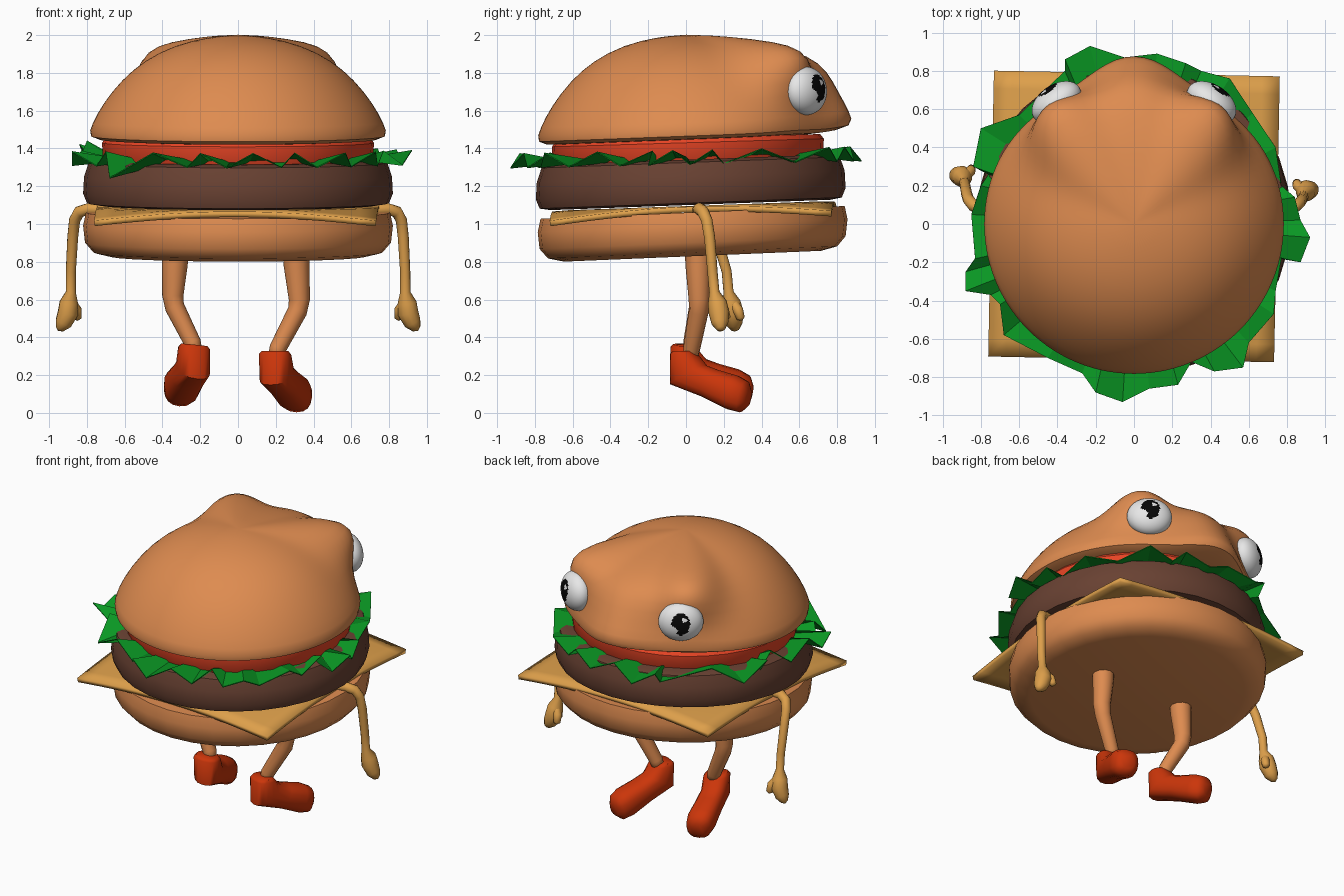
import bpy, bmesh, math
from mathutils import Vector, Quaternion

if "Cube" in bpy.data.objects:
    bpy.data.objects.remove(bpy.data.objects["Cube"])


def material(name, rgb):
    m = bpy.data.materials.new(name)
    m.diffuse_color = (*rgb, 1)
    m.use_nodes = True
    m.node_tree.nodes["Principled BSDF"].inputs["Base Color"].default_value = m.diffuse_color
    return m


BUN = material("toasted bun", (0.73, 0.26, 0.08))
CHEESE = material("cheese yellow", (0.73, 0.35, 0.07))
MEAT = material("meat brown", (0.14, 0.053, 0.032))
TOMATO = material("tomato red", (0.80, 0.058, 0.018))
GREEN = material("leaf green", (0.003, 0.31, 0.017))
SHOE = material("shoe red", (0.60, 0.036, 0.003))
WHITE = material("eye white", (0.80, 0.80, 0.80))
BLACK = material("pupil black", (0.002, 0.002, 0.002))


def finish(name, bm, mats, angle=40):
    bmesh.ops.recalc_face_normals(bm, faces=bm.faces)
    me = bpy.data.meshes.new(name)
    bm.to_mesh(me)
    bm.free()
    for m in mats:
        me.materials.append(m)
    ob = bpy.data.objects.new(name, me)
    bpy.context.collection.objects.link(ob)
    bpy.ops.object.select_all(action='DESELECT')
    ob.select_set(True)
    bpy.context.view_layer.objects.active = ob
    if angle:
        bpy.ops.object.shade_smooth_by_angle(angle=math.radians(angle))
    return ob


def loft(name, rings, mat, angle=40, start=None, end=None):
    """Skin closed rings; each end closes to a point or with a flat face."""
    bm = bmesh.new()
    vs = [[bm.verts.new(p) for p in r] for r in rings]
    n = len(vs[0])
    for a, b in zip(vs, vs[1:]):
        for i in range(n):
            bm.faces.new((a[i], a[(i + 1) % n], b[(i + 1) % n], b[i]))
    for ring, tip in ((vs[0], start), (vs[-1], end)):
        if tip is None:
            bm.faces.new(ring)
        else:
            c = bm.verts.new(tip)
            for i in range(n):
                bm.faces.new((ring[i], ring[(i + 1) % n], c))
    return finish(name, bm, [mat], angle)


def disc(name, profile, mat, yc, tilt, n=32):
    """Turned layer, leaning up towards the face side."""
    rings = []
    for r, z in profile:
        ring = []
        for i in range(n):
            a = math.tau * i / n
            y = yc + r * math.sin(a)
            ring.append((r * math.cos(a), y, z + tilt * y))
        rings.append(ring)
    return loft(name, rings, mat)


def tube(name, pts, mat, n=12):
    """Round limb through (x, y, z, radius) points."""
    ps = [Vector(p[:3]) for p in pts]
    q, prev, rings = Quaternion(), Vector((0, 0, 1)), []
    for i, p in enumerate(ps):
        t = (ps[min(i + 1, len(ps) - 1)] - ps[max(i - 1, 0)]).normalized()
        q = prev.rotation_difference(t) @ q
        prev = t
        rings.append([p + q @ Vector((math.cos(k * math.tau / n), math.sin(k * math.tau / n), 0)) * pts[i][3]
                      for k in range(n)])
    return loft(name, rings, mat, 60, end=ps[-1] + prev * pts[-1][3] * 0.6)


# Flat layers
disc("bottom_bun", [(0.68, 0.828), (0.765, 0.848), (0.81, 0.90), (0.82, 0.99), (0.805, 1.06)], BUN, 0.035, 0.042)
disc("patty", [(0.74, 1.10), (0.80, 1.11), (0.82, 1.16), (0.815, 1.25), (0.79, 1.325), (0.75, 1.34)],
     MEAT, 0.025, 0.037)
disc("tomato_slice", [(0.70, 1.32), (0.715, 1.34), (0.72, 1.43), (0.70, 1.455)], TOMATO, 0.01, 0.03)

# Cheese slice with drooping corners
bm = bmesh.new()
bmesh.ops.create_grid(bm, x_segments=16, y_segments=16, size=0.745)
for v in bm.verts:
    v.co.rotate(Quaternion((0, 0, 1), -0.02))
    r = v.co.xy.length
    v.co.y += 0.04
    v.co.z = 1.08 + 0.035 * v.co.y - 0.05 * max(0, (r - 0.72) / 0.32)
cheese = finish("cheese_slice", bm, [CHEESE])
mod = cheese.modifiers.new("thickness", 'SOLIDIFY')
mod.thickness, mod.offset = 0.03, 0

# Lettuce leaf with a ragged, zigzag rim
RIM = [(-.36, .8), (-.36, .86), (-.23, .93), (-.05, .87), (.12, .89), (.27, .84), (.35, .8), (.5, .76),
       (.62, .58), (.74, .4), (.77, .2), (.84, .14), (.87, .02), (.92, -.07), (.87, -.2), (.77, -.18),
       (.74, -.35), (.73, -.47), (.6, -.62), (.57, -.75), (.42, -.77), (.3, -.72), (.23, -.84), (.08, -.86),
       (-.06, -.93), (-.2, -.88), (-.27, -.78), (-.45, -.7), (-.68, -.58), (-.7, -.42), (-.75, -.37), (-.88, -.35),
       (-.88, -.25), (-.83, -.18), (-.85, .05), (-.8, .2), (-.76, .26), (-.84, .3), (-.8, .5), (-.6, .57)]
LIFT = {28: -0.09, 35: 0.09, 37: 0.07}
bm = bmesh.new()
outer, inner = [], []
for i, (x, y) in enumerate(RIM):
    z = 1.345 + 0.02 * y
    outer.append(bm.verts.new((x, y, z + LIFT.get(i, 0.045 if i % 2 else -0.03))))
    d = 0.66 / math.hypot(x, y)
    inner.append(bm.verts.new((x * d, y * d, z)))
for i in range(len(RIM)):
    j = (i + 1) % len(RIM)
    bm.faces.new((inner[i], outer[i], outer[j], inner[j]))
leaf = finish("lettuce", bm, [GREEN], 0)
mod = leaf.modifiers.new("thickness", 'SOLIDIFY')
mod.thickness, mod.offset = 0.006, 0

# Top bun: plain dome blended with brow and snout profiles on the face side
DOME = [(.70, 1.44), (.80, 1.455), (.775, 1.53), (.715, 1.64), (.615, 1.765), (.495, 1.867), (.33, 1.95), (.15, 1.99)]
BROW = [(.70, 1.44), (.78, 1.465), (.755, 1.55), (.74, 1.66), (.79, 1.83), (.74, 1.925), (.58, 1.965), (.25, 1.995)]
SNOUT = [(.72, 1.45), (.905, 1.485), (.875, 1.57), (.815, 1.68), (.75, 1.80), (.66, 1.88), (.45, 1.95), (.2, 1.99)]
N = 56
rings = []
for d, b, s in zip(DOME, BROW, SNOUT):
    ring = []
    for i in range(N):
        a = math.tau * i / N
        off = abs(math.degrees(math.atan2(math.cos(a), math.sin(a))))
        ws = math.exp(-(off / 16) ** 2)
        wb = math.exp(-((off - 36) / 19) ** 2)
        total = max(1, ws + wb)
        ws, wb = ws / total, wb / total
        wd = 1 - ws - wb
        r = d[0] * wd + b[0] * wb + s[0] * ws
        z = d[1] * wd + b[1] * wb + s[1] * ws
        y = r * math.sin(a)
        ring.append((r * math.cos(a), y, z + 0.07 * y * (2 - z)))
    rings.append(ring)
top = loft("top_bun", rings, BUN, 60, start=(0, 0, 1.44), end=(0, 0, 2.003))
mod = top.modifiers.new("rounding", 'SUBSURF')
mod.levels = mod.render_levels = 1

# Eyes: flattened balls, the pupil is an oval patch with a glint and a notch
for side, tag in ((-1, "left"), (1, "right")):
    bm = bmesh.new()
    bmesh.ops.create_uvsphere(bm, u_segments=40, v_segments=40, radius=0.128)
    for f in bm.faces:
        c = f.calc_center_median()
        pupil = c.z > 0 and (c.x / 0.053) ** 2 + ((c.y - 0.01) / 0.073) ** 2 < 1
        glint = math.hypot(c.x - 0.022, c.y - 0.042) < 0.014
        notch = math.hypot(c.x + 0.045, c.y + 0.03) < 0.028
        f.material_index = int(pupil and not glint and not notch)
    q = Vector((side * 0.55, 0.80, 0.05)).to_track_quat('Z', 'Y')
    for v in bm.verts:
        local = Vector((v.co.x * 1.12, v.co.y, v.co.z * 0.72))
        v.co = q @ local + Vector((side * 0.405, 0.635, 1.705))
    finish(tag + "_eye", bm, [WHITE, BLACK])

# Legs
tube("left_leg", [(-.33, .065, .88, .072), (-.335, .065, .78, .068), (-.345, .07, .62, .056),
                  (-.335, .068, .56, .052), (-.24, .03, .37, .045), (-.23, .025, .33, .04)], BUN)
tube("right_leg", [(.31, .065, .88, .072), (.31, .065, .78, .068), (.325, .07, .60, .056),
                   (.315, .068, .54, .052), (.21, .03, .34, .045), (.20, .025, .30, .04)], BUN)

# Shoes: sections given as (heel-side point, instep-side point, half width) along the foot
SECTIONS = [((-.065, .325), (.04, .325), .07), ((-.08, .31), (.06, .305), .084), ((-.08, .145), (.11, .25), .086),
            ((.10, .08), (.18, .225), .088), ((.24, .015), (.29, .195), .093), ((.305, .0), (.345, .165), .08),
            ((.345, .03), (.362, .12), .045)]


def shoe(name, x, y, dz, turn, lean):
    fwd = Vector((math.sin(turn), math.cos(turn), 0))
    lat = Vector((fwd.y, -fwd.x, lean))
    rings = []
    for (s0, z0), (s1, z1), w in SECTIONS:
        lo = fwd * s0 + Vector((x, y, z0 + dz))
        hi = fwd * s1 + Vector((x, y, z1 + dz))
        ring = []
        for k in range(16):
            c, s = math.cos(k * math.tau / 16), math.sin(k * math.tau / 16)
            c, s = (math.copysign(abs(u) ** 0.8, u) for u in (c, s))
            ring.append((lo + hi) / 2 + (hi - lo) / 2 * c + lat * w * s)
        rings.append(ring)
    loft(name, rings, SHOE, 50)


shoe("left_shoe", -.235, 0, .035, -.25, -.1)
shoe("right_shoe", .20, 0, .003, .37, 0)

# Arms and mitten hands
for side, tag, dy in ((-1, "left", .075), (1, "right", 0)):
    def place(pts):
        return [(side * x, y + dy * min(1, max(0, (1.1 - z) / .35)), z, r) for x, y, z, r in pts]
    tube(tag + "_arm", place([(.70, .06, 1.075, .03), (.79, .07, 1.08, .032), (.84, .09, 1.065, .032),
                              (.865, .11, 1.02, .03), (.875, .125, .93, .029), (.885, .14, .75, .027),
                              (.885, .15, .64, .027), (.895, .165, .585, .05), (.90, .175, .53, .055),
                              (.925, .18, .475, .045), (.945, .185, .445, .024)]), CHEESE)
    tube(tag + "_thumb", place([(.885, .17, .59, .025), (.855, .20, .545, .028), (.85, .215, .50, .022)]), CHEESE)
